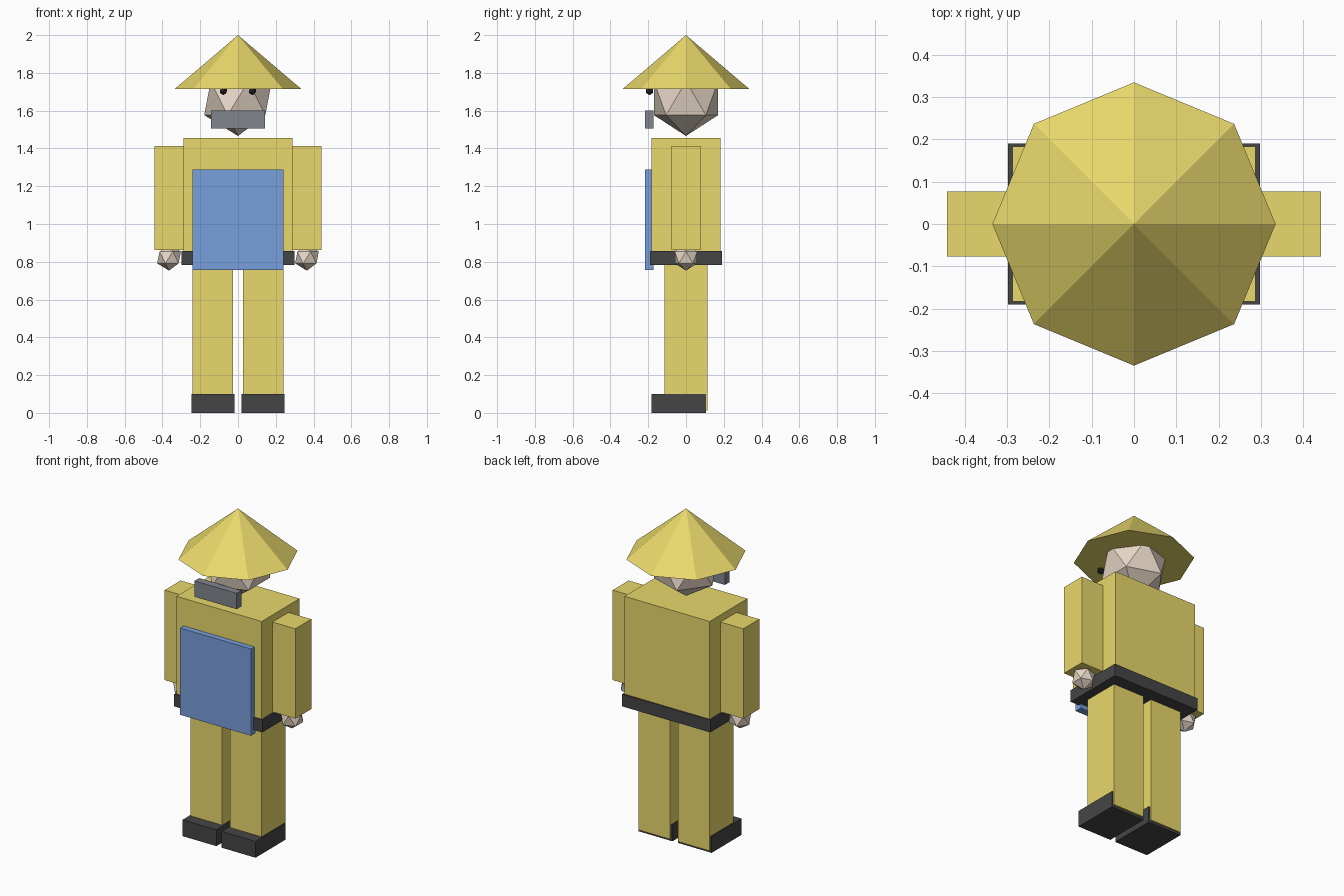
import bpy

if "Cube" in bpy.data.objects:
    bpy.data.objects.remove(bpy.data.objects["Cube"])


def material(name, rgb):
    m = bpy.data.materials.new(name)
    m.diffuse_color = (*rgb, 1)
    m.use_nodes = True
    m.node_tree.nodes["Principled BSDF"].inputs["Base Color"].default_value = m.diffuse_color
    return m


STRAW = material("straw_yellow", (0.82, 0.69, 0.15))
SKIN = material("skin", (0.80, 0.68, 0.57))
BLUE = material("blue_cloth", (0.19, 0.35, 0.73))
DARK = material("dark_leather", (0.06, 0.06, 0.06))
BLACK = material("eye_black", (0.02, 0.02, 0.02))
GREY = material("slate_grey", (0.22, 0.235, 0.27))


def finish(name, mat):
    ob = bpy.context.object
    ob.name = name
    ob.data.materials.append(mat)
    return ob


def box(name, mat, x, y, z):
    """Box from (min, max) ranges on each axis."""
    bpy.ops.mesh.primitive_cube_add(size=1, location=[sum(r) / 2 for r in (x, y, z)])
    ob = finish(name, mat)
    for v in ob.data.vertices:
        v.co = [c * (r[1] - r[0]) for c, r in zip(v.co, (x, y, z))]
    return ob


def ball(name, mat, radius, loc):
    """Twenty-sided low-poly ball."""
    bpy.ops.mesh.primitive_ico_sphere_add(subdivisions=1, radius=radius, location=loc)
    return finish(name, mat)


# Torso, belt and apron
box("torso", STRAW, (-0.288, 0.288), (-0.183, 0.183), (0.784, 1.456))
box("belt", DARK, (-0.298, 0.298), (-0.191, 0.191), (0.783, 0.858))
box("apron", BLUE, (-0.24, 0.24), (-0.217, -0.172), (0.757, 1.288))

# Head, face cover and hat
ball("head", SKIN, 0.2, (0, 0, 1.666))
box("face_cover", GREY, (-0.143, 0.143), (-0.217, -0.172), (1.505, 1.602))
bpy.ops.mesh.primitive_cone_add(vertices=8, radius1=0.335, radius2=0, depth=0.285,
                                location=(0, 0, 1.8575))
finish("hat", STRAW)

# Paired parts
for side, s in (("left", 1), ("right", -1)):
    def span(a, b):
        return tuple(sorted((s * a, s * b)))

    ball(f"{side}_eye", BLACK, 0.022, (s * 0.077, -0.193, 1.704))
    box(f"{side}_arm", STRAW, span(0.286, 0.442), (-0.077, 0.077), (0.862, 1.412))
    ball(f"{side}_hand", SKIN, 0.07, (s * 0.365, 0, 0.823))
    box(f"{side}_leg", STRAW, span(0.027, 0.24), (-0.115, 0.114), (0.013, 0.80))
    box(f"{side}_shoe", DARK, span(0.018, 0.247), (-0.183, 0.105), (0, 0.1))
